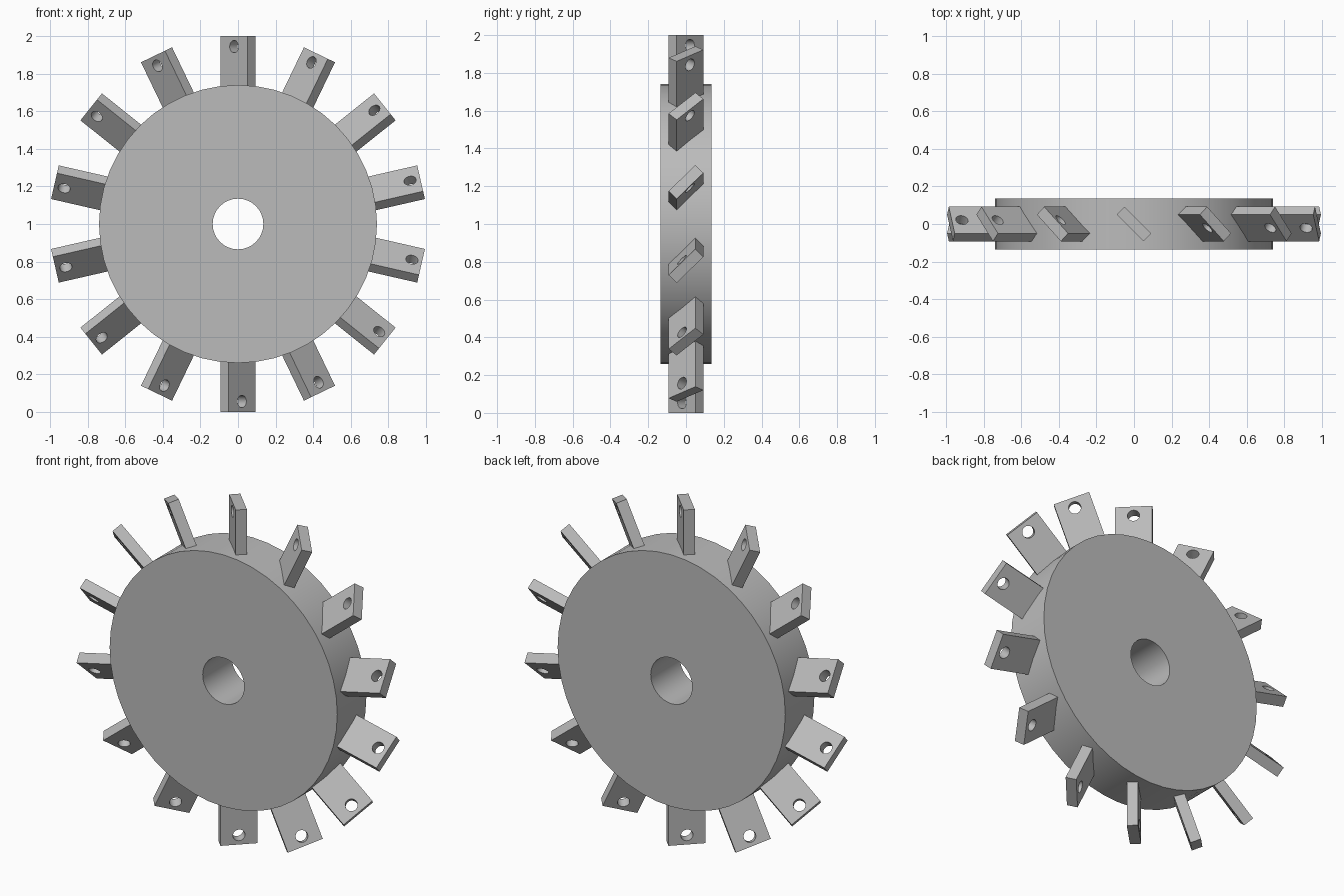
import bpy, bmesh
from math import sin, cos, pi, radians
from mathutils import Matrix

cube = bpy.data.objects.get("Cube")
if cube:
    bpy.data.objects.remove(cube, do_unlink=True)

BLADES = 14
HUB_R, HUB_DEPTH, BORE_R = 0.74, 0.27, 0.135
BLADE_W, BLADE_T, TIP_R, ROOT_R = 0.20, 0.06, 1.0, 0.70
BOLT_R, BOLT_POS = 0.033, 0.945

grey = bpy.data.materials.new("plain grey")
grey.use_nodes = True
grey.diffuse_color = (0.5, 0.5, 0.5, 1)
grey.node_tree.nodes["Principled BSDF"].inputs["Base Color"].default_value = grey.diffuse_color


def ring(radius, sides, cy=0.0):
    return [(radius * sin(2 * pi * i / sides), cy + radius * cos(2 * pi * i / sides))
            for i in range(sides)]


def pierced_plate(name, outlines, thickness):
    """Mesh plate in XY from an outer outline and the holes inside it."""
    curve = bpy.data.curves.new(name + " outline", "CURVE")
    curve.dimensions = "2D"
    curve.fill_mode = "BOTH"
    curve.extrude = thickness / 2
    for points in outlines:
        spline = curve.splines.new("POLY")
        spline.points.add(len(points) - 1)
        for p, (x, y) in zip(spline.points, points):
            p.co = (x, y, 0, 1)
        spline.use_cyclic_u = True
    temp = bpy.data.objects.new(name + " outline", curve)
    bpy.context.collection.objects.link(temp)
    graph = bpy.context.evaluated_depsgraph_get()
    mesh = bpy.data.meshes.new_from_object(temp.evaluated_get(graph))
    bpy.data.objects.remove(temp, do_unlink=True)
    bpy.data.curves.remove(curve)

    # Weld caps to walls and face everything outward
    bm = bmesh.new()
    bm.from_mesh(mesh)
    bmesh.ops.remove_doubles(bm, verts=bm.verts, dist=0.0001)
    bmesh.ops.recalc_face_normals(bm, faces=bm.faces)
    for face in bm.faces:
        face.smooth = True
    bm.to_mesh(mesh)
    bm.free()
    mesh.set_sharp_from_angle(angle=radians(35))
    mesh.name = name
    mesh.materials.clear()
    mesh.materials.append(grey)
    return mesh


def place(name, mesh, matrix):
    obj = bpy.data.objects.new(name, mesh)
    obj.matrix_world = matrix
    bpy.context.collection.objects.link(obj)


centre = Matrix.Translation((0, 0, 1))
upright = Matrix.Rotation(pi / 2, 4, "X")

# Hub disc with its centre bore
hub = pierced_plate("hub", [ring(HUB_R, 48), ring(BORE_R, 32)], HUB_DEPTH)
place("hub", hub, centre @ upright)

# Pitched blades, each with a bolt hole near its tip
w = BLADE_W / 2
outline = [(-w, ROOT_R), (w, ROOT_R), (w, TIP_R), (-w, TIP_R)]
blade = pierced_plate("blade", [outline, ring(BOLT_R, 24, BOLT_POS)], BLADE_T)
pitch = Matrix.Rotation(-pi / 4, 4, "Z")
for i in range(BLADES):
    spin = Matrix.Rotation(2 * pi * i / BLADES, 4, "Y")
    place(f"blade_{i + 1}", blade, centre @ spin @ pitch @ upright)
